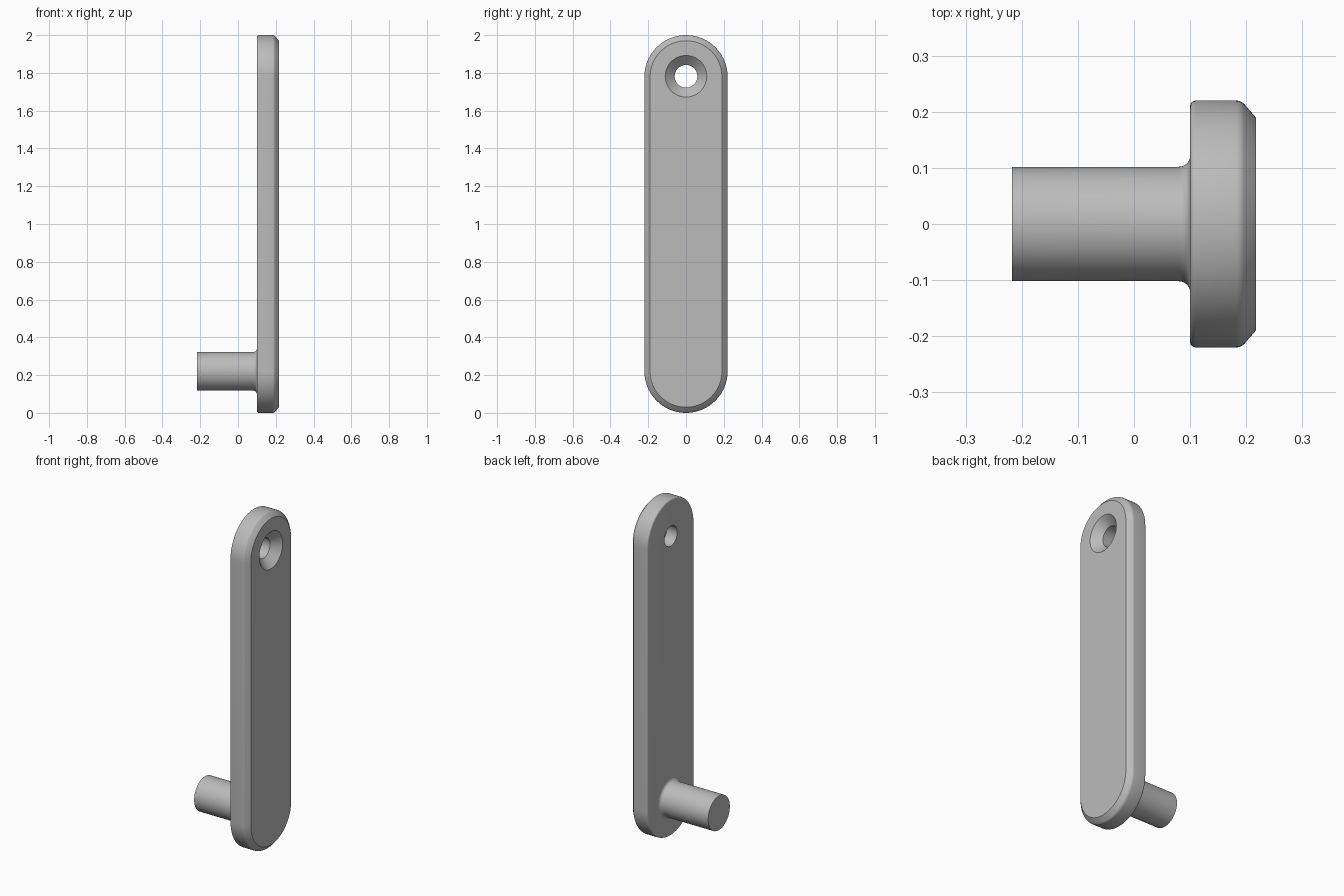
import bpy, bmesh, math

if "Cube" in bpy.data.objects:
    bpy.data.objects.remove(bpy.data.objects["Cube"])

SEG = 48            # segments per half circle
LOW, HIGH = 0.22, 1.782

grey = bpy.data.materials.new("satin_grey")
grey.use_nodes = True
colour = (0.5, 0.5, 0.5, 1)
grey.diffuse_color = colour
grey.node_tree.nodes["Principled BSDF"].inputs["Base Color"].default_value = colour


def ring(bm, x, radius, z_top, z_bottom):
    """Slot outline in the YZ plane; a circle when both centres agree."""
    verts = []
    for half, z in enumerate((z_top, z_bottom)):
        for i in range(SEG + 1):
            a = math.pi * (half + i / SEG)
            verts.append(bm.verts.new((x, radius * math.cos(a), z + radius * math.sin(a))))
    return verts


def loft(name, sections, closed):
    """Skin rings given as (x, radius, z_top, z_bottom)."""
    bm = bmesh.new()
    rings = [ring(bm, *s) for s in sections]
    n = len(rings[0])
    pairs = list(zip(rings, rings[1:]))
    if closed:
        pairs.append((rings[-1], rings[0]))
    else:
        bm.faces.new(rings[0])
        bm.faces.new(rings[-1])
    for a, b in pairs:
        for i in range(n):
            j = (i + 1) % n
            bm.faces.new((a[i], a[j], b[j], b[i]))
    bmesh.ops.remove_doubles(bm, verts=bm.verts, dist=1e-5)
    bmesh.ops.recalc_face_normals(bm, faces=bm.faces)
    mesh = bpy.data.meshes.new(name)
    bm.to_mesh(mesh)
    bm.free()
    mesh.materials.append(grey)
    obj = bpy.data.objects.new(name, mesh)
    bpy.context.collection.objects.link(obj)
    bpy.ops.object.select_all(action="DESELECT")
    obj.select_set(True)
    bpy.context.view_layer.objects.active = obj
    bpy.ops.object.shade_smooth_by_angle(angle=math.radians(28))
    return obj


def fillet(cx, cr, size, start, end, steps=6):
    """Quarter-round profile points as (x, radius)."""
    angles = [math.radians(start + (end - start) * i / steps) for i in range(steps + 1)]
    return [(cx + size * math.cos(a), cr + size * math.sin(a)) for a in angles]


# Plate: rounded back edge, chamfered front edge, countersunk through hole
rim = fillet(0.11, 0.21, 0.01, 180, 90)
rim += fillet(0.182, 0.2, 0.02, 90, 45, 4) + [(0.217, 0.19)]
bore = [(0.217, 0.11), (0.169, 0.06), (0.1, 0.06)]
loft("arm_plate",
     [(x, r, HIGH - 0.002, LOW) for x, r in rim] + [(x, r, HIGH, HIGH) for x, r in bore],
     closed=True)

# Peg: plain cylinder flaring into the plate
peg = [(-0.217, 0.102)] + fillet(0.08, 0.122, 0.02, 270, 360) + [(0.105, 0.122)]
loft("peg", [(x, r, LOW, LOW) for x, r in peg], closed=False)
